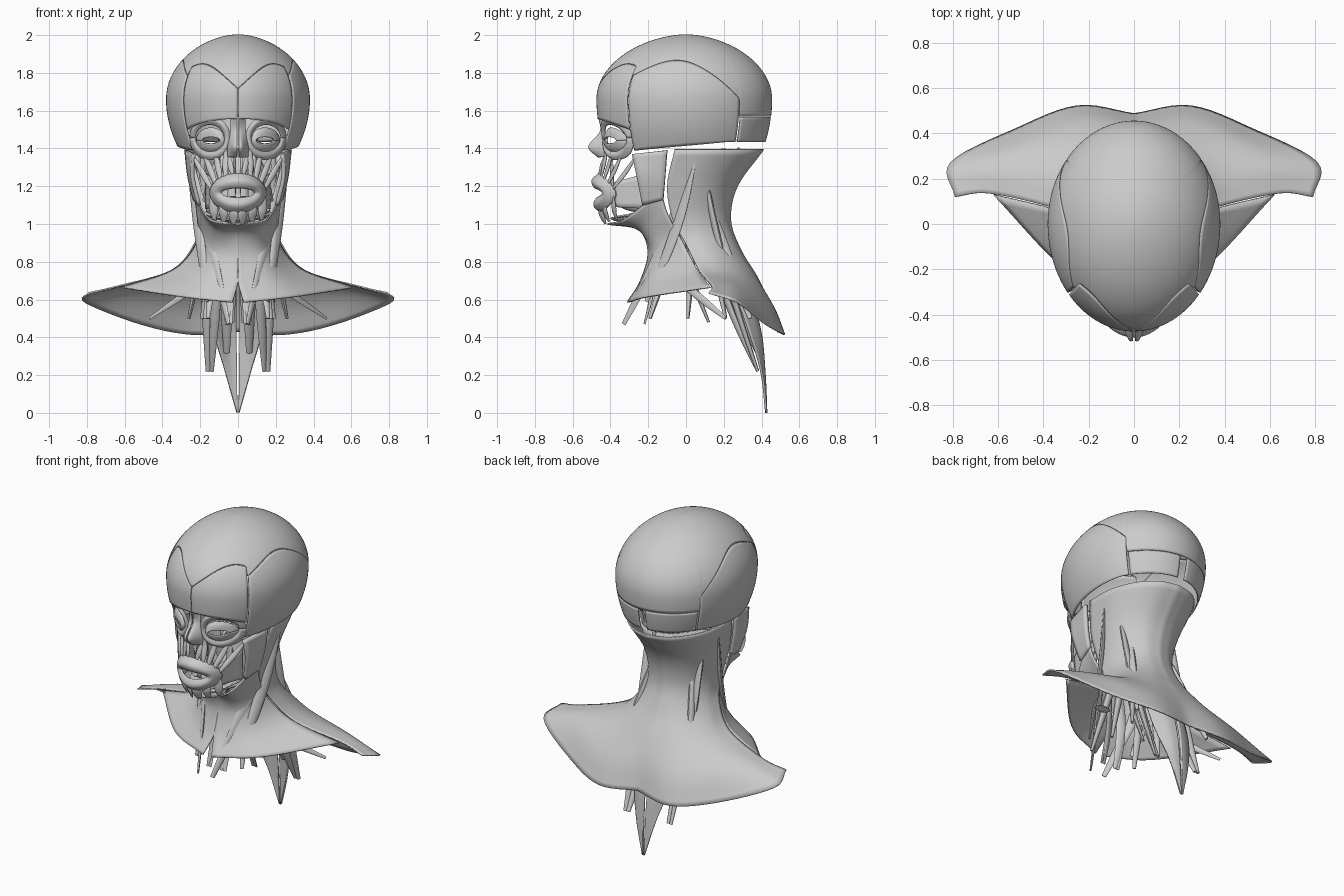
import bpy
from math import sin, cos, pi, radians
from mathutils import Vector

if "Cube" in bpy.data.objects:
    bpy.data.objects.remove(bpy.data.objects["Cube"])


def ramp(x, pts):
    for (a, p), (b, q) in zip(pts, pts[1:]):
        if x <= b:
            return p + (q - p) * max(0, x - a) / (b - a)
    return pts[-1][1]


def spline(pts, n):
    """Smooth curve through the points, n steps per span."""
    p = [Vector(v) for v in pts]
    p = [p[0] * 2 - p[1]] + p + [p[-1] * 2 - p[-2]]
    out = []
    for i in range(1, len(p) - 2):
        a, b, c, d = p[i - 1:i + 3]
        for k in range(n):
            t = k / n
            out.append(0.5 * (2 * b + (c - a) * t + (2 * a - 5 * b + 4 * c - d) * t * t
                              + (3 * b - a - 3 * c + d) * t ** 3))
    return out + [p[-2]]


def make(name, verts, faces, thick=0.0):
    me = bpy.data.meshes.new(name)
    me.from_pydata([tuple(v) for v in verts], [], faces)
    ob = bpy.data.objects.new(name, me)
    bpy.context.collection.objects.link(ob)
    m = ob.modifiers.new("mirror", 'MIRROR')
    m.merge_threshold = 0.0005
    if thick:
        s = ob.modifiers.new("thickness", 'SOLIDIFY')
        s.thickness, s.offset = thick, 0


def grid(name, rows, thick):
    n = len(rows[0])
    faces = [(r * n + c, r * n + c + 1, (r + 1) * n + c + 1, (r + 1) * n + c)
             for r in range(len(rows) - 1) for c in range(n - 1)]
    make(name, [v for r in rows for v in r], faces, thick)


def sheet(name, rows, thick=0.008, n=6):
    rows = [spline(r, n) for r in rows]
    grid(name, list(zip(*[spline(c, n) for c in zip(*rows)])), thick)


def tube(name, path, w, t, normal):
    """Flat muscle belly: half width w, half thickness t, tapered at the ends."""
    verts, faces, last, sides = [], [], len(path) - 1, 10
    for i, p in enumerate(path):
        tan = (path[min(i + 1, last)] - path[max(i - 1, 0)]).normalized()
        side = tan.cross(Vector(normal)).normalized()
        up, k = side.cross(tan), 0.4 + 0.6 * sin(pi * i / last)
        for j in range(sides):
            a = 2 * pi * j / sides
            verts.append(p + side * (w * k * cos(a)) + up * (t * k * sin(a)))
    for i in range(last):
        for j in range(sides):
            j2 = (j + 1) % sides
            faces.append((i * sides + j, i * sides + j2, (i + 1) * sides + j2, (i + 1) * sides + j))
    faces += [tuple(range(sides))[::-1], tuple(last * sides + j for j in range(sides))]
    make(name, verts, faces)


def strap(name, a, b, w, t, bow=0.0, normal=(0.4, -1, 0)):
    """Muscle from a to b, its middle bowed along y."""
    a, b = Vector(a), Vector(b)
    tube(name, [a.lerp(b, i / 16) + Vector((0, bow * sin(pi * i / 16), 0)) for i in range(17)], w, t, normal)


# --- scalp: elliptical dome over slightly narrowing sides
def skull(deg, s):
    """Point at an angle from the front; s = 0 rim, 3 widest level, 9 crown."""
    if s < 3:
        t = (1 - s / 3) ** 2
        size, z = (.377 - .077 * t, .47 - .05 * t, .452 - .052 * t), 1.38 + .28 * s / 3
    else:
        e = min(s - 3, 6) * pi / 12
        k = max(0, cos(e)) ** 1.12
        size, z = (.377 * k, .47 * k, .452 * k), 1.66 + .34 * sin(e)
    c, sn = cos(radians(deg)), max(0, sin(radians(deg)))
    return Vector((sn * size[0], -c * (size[1] if c > 0 else size[2]), z))


def muscle_top(a):
    if a < 49.5:
        return 3.6 + 1.6 * sin(pi * a / 75)
    if a < 129:
        u = (a - 49.5) / 79
        return 4.4 - 1.4 * u + 1.7 * sin(pi * u)
    return 2.0


def muscle_base(a):
    if a < 49.5:
        return 1.9 - .6 * (a / 49) ** 2
    return min(.6, .1 + (a - 50) * .007)


def scalp(name, a0, a1, low, high, na, ns):
    rows = []
    for i in range(na + 1):
        a = a0 + (a1 - a0) * i / na
        rows.append([skull(a, low(a) + (high(a) - low(a)) * j / ns) for j in range(ns + 1)])
    grid(name, rows, 0.008)


scalp("scalp_tendon", 0, 180, lambda a: muscle_top(a) + .04, lambda a: 9, 120, 36)
scalp("forehead_muscle", 0.4, 49, muscle_base, muscle_top, 24, 20)
scalp("temple_muscle", 50, 128.4, muscle_base, muscle_top, 36, 28)
scalp("back_scalp_muscle", 130, 176, muscle_base, muscle_top, 20, 10)


# --- face surface on which the facial muscles are laid
def face(x, z):
    mid = ramp(z, [(.98, -.42), (1.06, -.455), (1.2, -.48), (1.35, -.44), (1.46, -.44), (1.56, -.465)])
    return mid + x * x * ramp(z, [(1.2, 4.6), (1.4, 2.6), (1.56, 2.3)])


def ring(name, cx, cz, loops, a0, a1, thick=0.008, n=40):
    rows = []
    for rx, rz, dy in spline(loops, 4):
        row = []
        for i in range(n + 1):
            a = radians(a0 + (a1 - a0) * i / n)
            x, z = cx + rx * cos(a), cz + rz * sin(a)
            row.append((x, face(x, z) + dy, z))
        rows.append(row)
    grid(name, rows, thick)


ring("eye_ring_muscle", .148, 1.455, [(.106, .115, .005), (.09, .096, -.008), (.077, .072, .004)], 0, 360)
ring("eyelids", .143, 1.443, [(.076, .066, .012), (.064, .045, -.008), (.047, .017, -.02)], 0, 360)
ring("mouth_ring_muscle", 0, 1.165, [(.145, .1, .005), (.12, .065, -.022), (.088, .028, 0)], -90, 90, .014)

# nose: height, ridge depth, half width
sheet("nose_muscle", [[(.004, y, z), (.4 * w, y + .005, z), (w, -.43, z)] for z, y, w in
                      [(1.57, -.462, .035), (1.49, -.452, .04), (1.41, -.512, .054), (1.355, -.465, .052)]])


def face_strap(name, x0, z0, x1, z1, w, off=0.0):
    path = []
    for i in range(13):
        x, z = x0 + (x1 - x0) * i / 12, z0 + (z1 - z0) * i / 12
        path.append(Vector((x, face(x, z) + off, z)))
    tube(name, path, w, .008, (.4, -1, 0))


# upper lip lifters and cheek muscles fan from the mouth to the cheek bone
for i, nm in enumerate(["inner_lip_lifter", "upper_lip_lifter", "small_cheek_muscle", "large_cheek_muscle"]):
    face_strap(nm, .065 + .057 * i, 1.40 - .015 * i, .068 + .022 * i, 1.24 - .022 * i, .017)
face_strap("mouth_corner_lifter", .1, 1.34, .13, 1.17, .018, .02)
face_strap("nostril_muscle", .05, 1.36, .03, 1.26, .016)
# chin muscles
for i, nm in enumerate(["chin_muscle", "lower_lip_depressor", "mouth_corner_depressor"]):
    face_strap(nm, .025 + .055 * i, 1.09 + .03 * i, .026 + .05 * i, 1.0 + .012 * i, .026)

# cheek and jaw
sheet("cheek_wall_muscle", [[(.125, -.39, 1.22), (.17, -.2, 1.27)], [(.12, -.38, 1.09), (.17, -.2, 1.08)]])
sheet("jaw_muscle", [[(.235, -.285, 1.37), (.275, -.1, 1.39)], [(.24, -.26, 1.25), (.258, -.11, 1.25)],
                     [(.205, -.23, 1.1), (.23, -.12, 1.13)]], .02)
strap("inner_jaw_muscle", (.1, -.2, 1.36), (.18, -.15, 1.12), .05, .02, 0, (1, -.2, 0))
strap("under_jaw_muscle", (.04, -.38, 1.02), (.19, -.12, 1.06), .025, .014, 0, (0, 0, 1))
strap("tongue", (.03, -.39, 1.13), (.03, -.18, 1.08), .045, .04, 0, (0, 0, 1))
sheet("mouth_floor", [[(0, -.4, 1.03), (.1, -.36, 1.04)], [(0, -.2, .97), (.17, -.2, 1.07)]])
# muscles moving the eye
for i in range(4):
    dx, dz = .04 * cos(i * pi / 2), .04 * sin(i * pi / 2)
    strap("eye_mover", (.145 + dx, -.36, 1.45 + dz), (.075, -.13, 1.45), .014, .005, 0, (dx, 0, dz))

# --- front neck sheet: midline, side and back edge from jaw to chest
sheet("front_neck_sheet", [
    [(0, -.415, 1.0), (.155, -.32, 1.03), (.235, -.13, 1.18)],
    [(0, -.25, .97), (.12, -.225, .97), (.218, -.1, 1.06)],
    [(0, -.2, .85), (.13, -.16, .86), (.215, -.02, .91)],
    [(0, -.24, .7), (.18, -.17, .73), (.34, .06, .76)],
    [(.03, -.31, .585), (.3, -.2, .615), (.62, .13, .665)]], n=8)

# --- back neck and shoulder sheet: arcs around the neck, then the flared edge
neck = []
for z, back, wide, front in [(1.395, .41, .285, -.06), (1.2, .27, .24, -.1), (1.02, .235, .208, -.07),
                             (.86, .29, .235, 0), (.72, .375, .36, .07)]:
    neck.append([(wide * sin(radians(25 * j)), front + (back - front) * cos(j * pi / 8),
                  z + (.008 * j if z < 1 else 0)) for j in range(5)])
sheet("shoulder_sheet", neck + [
    [(0, .44, .58), (.23, .46, .56), (.46, .36, .62), (.6, .25, .665), (.64, .135, .67)],
    [(0, .485, .43), (.25, .52, .415), (.52, .42, .47), (.81, .27, .585), (.79, .12, .635)]])

# --- deep neck muscles
for i in range(2):
    strap("side_neck_muscle", (.26, .05, 1.38), (.05 + .11 * i, -.33 + .12 * i, .47 + .12 * i), .035, .014, .03, (1, -1, 0))
    strap("throat_strap", (.03 + .02 * i, -.18, .95), (.06 - .02 * i, -.22, .47), .026, .008, .03)
    strap("long_neck_strap", (.19 - .1 * i, .08, 1.37 - .3 * i), (.16 - .02 * i, .38, .22), .03, .018, -.03)
for i in range(3):
    strap("rib_strap", (.08, .02 + .03 * i, 1.15), (.16 + .015 * i, -.19 + .2 * i, .5), .027, .02)
strap("blade_lifter", (.1, .06, 1.25), (.26, .34, .5), .03, .02, 0, (1, 0, 0))
strap("shoulder_blade_strap", (.1, -.1, .75), (.47, .21, .5), .02, .008, 0, (0, -1, .6))
strap("front_spine_strap", (.035, -.02, 1.36), (.03, .12, .48), .03, .016, -.07)
strap("deep_spine_column", (.06, .2, 1.4), (.06, .38, .32), .045, .03, -.1)
strap("skull_base_strap", (.03, .2, 1.22), (.1, .28, 1.4), .035, .02, 0, (0, 1, -.4))

# nape muscle tapering to the lowest point: height, back depth, half width
sheet("nape_spike", [[(w * k + .003, y - 4 * (w * k) ** 2, z) for k in (.05, .5, 1)] for z, y, w in
                     [(1.38, .33, .23), (1.05, .22, .17), (.75, .3, .14), (.45, .39, .125),
                      (.22, .415, .065), (0, .425, .004)]], .012)

bpy.ops.object.select_all(action='SELECT')
bpy.context.view_layer.objects.active = bpy.context.selected_objects[0]
bpy.ops.object.shade_smooth_by_angle(angle=radians(40))
